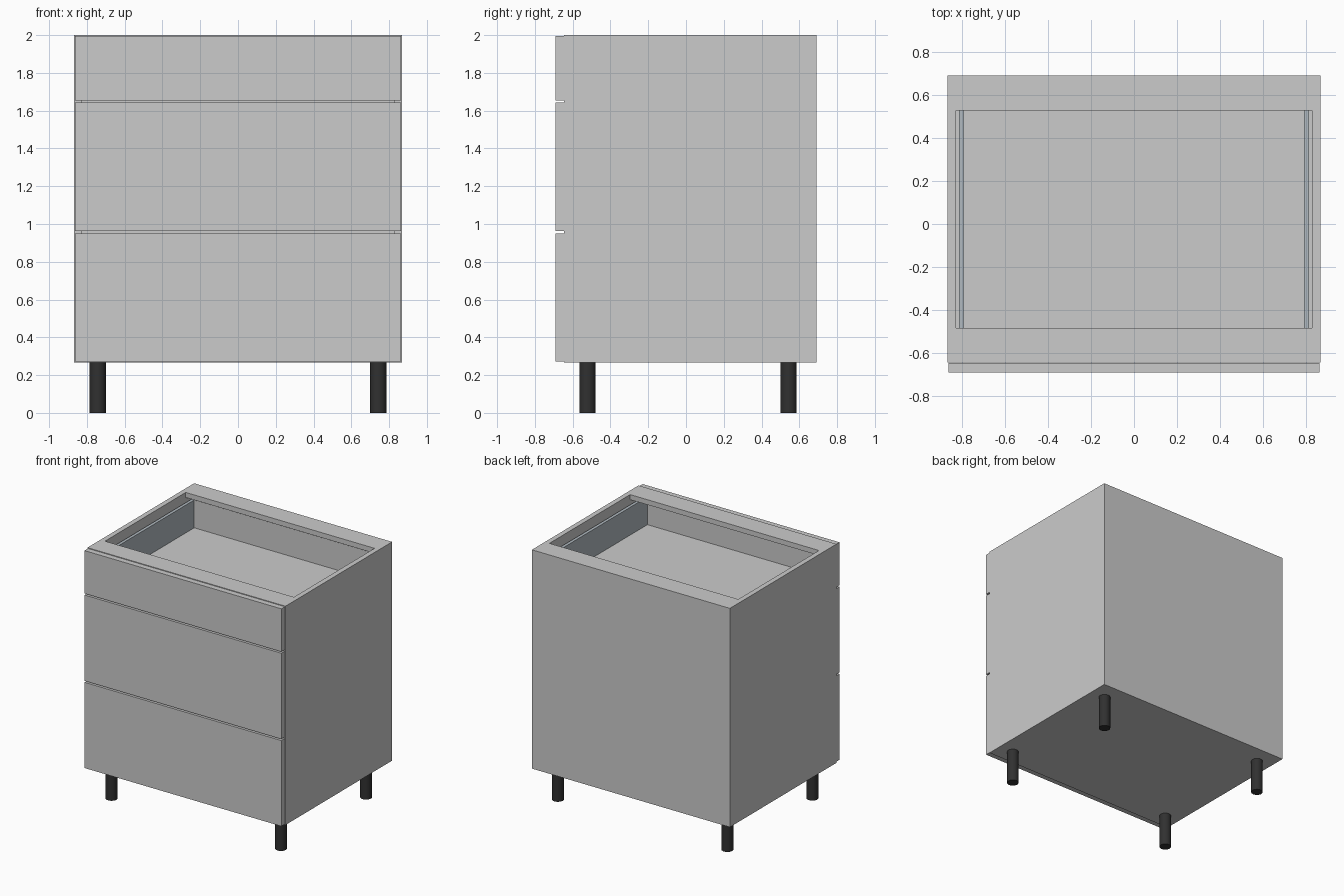
import bpy

if "Cube" in bpy.data.objects:
    bpy.data.objects.remove(bpy.data.objects["Cube"])


def material(name, color):
    m = bpy.data.materials.new(name)
    m.diffuse_color = color
    m.use_nodes = True
    m.node_tree.nodes["Principled BSDF"].inputs["Base Color"].default_value = m.diffuse_color
    return m


metal = material("drawer_metal", (0.44, 0.49, 0.53, 1))
black = material("black_plastic", (0.03, 0.03, 0.03, 1))


def box(name, x, y, z, mat=None):
    """Box from (min, max) ranges on each axis."""
    bpy.ops.mesh.primitive_cube_add(size=1, location=[(a + b) / 2 for a, b in (x, y, z)])
    o = bpy.context.object
    o.name = name
    o.scale = [b - a for a, b in (x, y, z)]
    bpy.ops.object.transform_apply(location=False, rotation=False, scale=True)
    if mat:
        o.data.materials.append(mat)
    return o


W, T = 0.868, 0.04            # half width, board thickness
IN = W - T                    # inner half width
FRONT, BACK = -0.645, 0.69    # carcass depth
BASE, TOP = 0.266, 2.0

# Carcass
for side, s in (("left", -1), ("right", 1)):
    box(side + "_side_panel", sorted((s * IN, s * W)), (FRONT, BACK), (BASE, TOP))
box("bottom_panel", (-IN, IN), (FRONT, BACK - 0.012), (BASE, BASE + T))
box("back_panel", (-IN, IN), (BACK - 0.012, BACK), (BASE, TOP))
box("front_top_rail", (-IN, IN), (FRONT, -0.483), (TOP - T, TOP))
box("back_top_rail", (-IN, IN), (0.528, BACK - 0.012), (TOP - T, TOP))

# Drawers: front bottom, front top, side height
drawers = (("lower", 0.272, 0.951, 0.22),
           ("middle", 0.963, 1.643, 0.22),
           ("upper", 1.655, 1.995, 0.22))
for name, z0, z1, h in drawers:
    box(name + "_drawer_front", (-0.863, 0.863), (-0.69, FRONT - 0.001), (z0, z1))
    floor = z0 + 0.055
    box(name + "_drawer_bottom", (-0.79, 0.79), (FRONT, 0.58), (floor - 0.03, floor))
    box(name + "_drawer_back", (-0.79, 0.79), (0.58, 0.61), (floor - 0.03, floor + h))
    for side, s in (("left", -1), ("right", 1)):
        box(f"{name}_drawer_{side}_side", sorted((s * 0.79, s * 0.814)),
            (FRONT, 0.61), (floor - 0.03, floor + h), metal)

# Legs
for row, y in (("front", -0.522), ("back", 0.543)):
    for side, s in (("left", -1), ("right", 1)):
        bpy.ops.mesh.primitive_cylinder_add(vertices=32, radius=0.043, depth=BASE,
                                            location=(s * 0.743, y, BASE / 2))
        leg = bpy.context.object
        leg.name = f"{row}_{side}_leg"
        leg.data.materials.append(black)
        bpy.ops.object.shade_smooth_by_angle()
